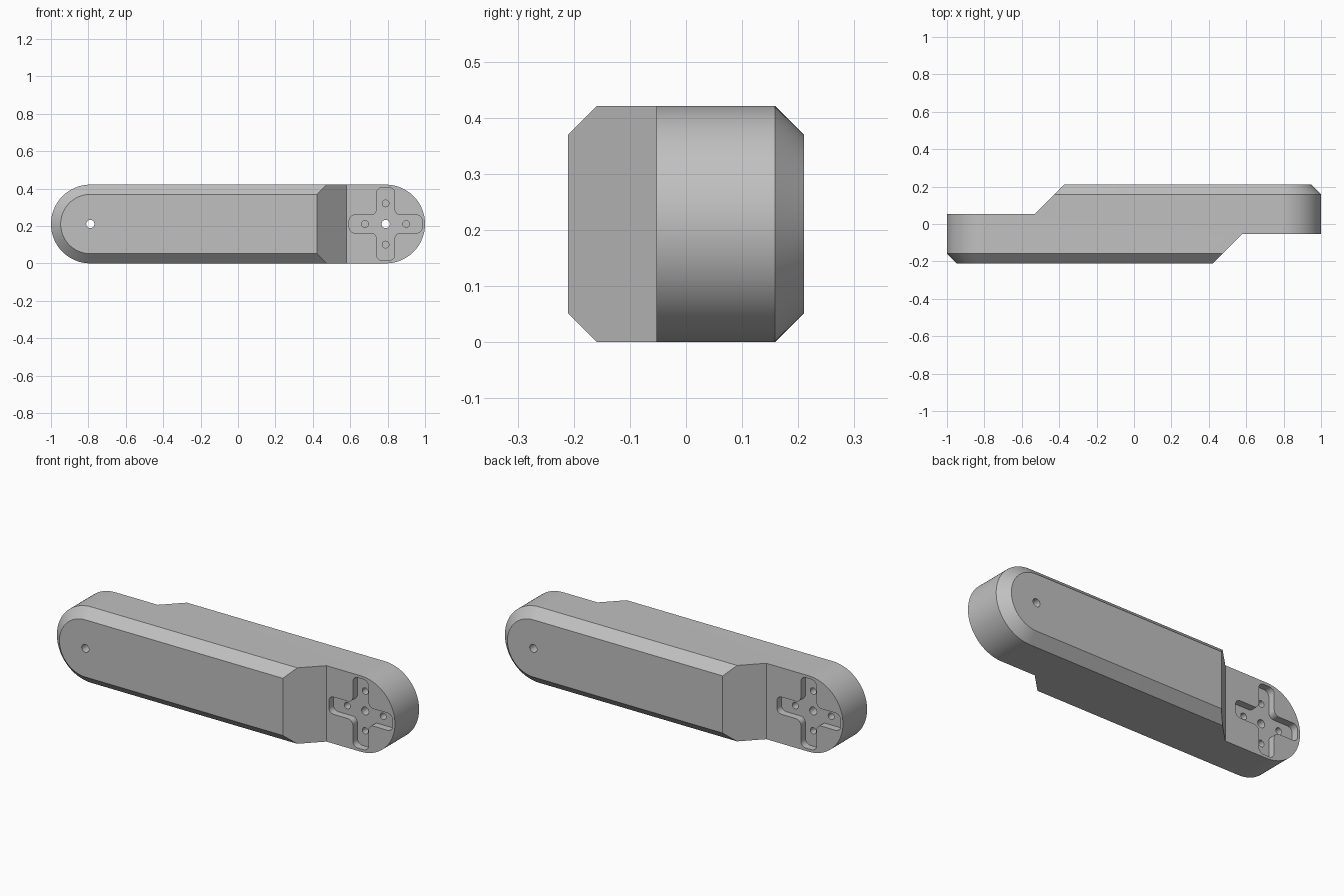
import bpy, bmesh
from math import pi, sin, cos, radians
from mathutils import Vector

cube = bpy.data.objects.get("Cube")
if cube:
    bpy.data.objects.remove(cube)

R = 0.2105          # end radius and half depth
CX = 1 - R          # pivot centre
FACE = 0.053        # depth of the stepped end faces
BEVEL = 0.052

grey = bpy.data.materials.new("light grey")
grey.use_nodes = True
colour = (0.53, 0.53, 0.53, 1)
grey.diffuse_color = colour
grey.node_tree.nodes["Principled BSDF"].inputs["Base Color"].default_value = colour


def loft(name, rings):
    """Closed solid through rings of equal point count."""
    bm = bmesh.new()
    rows = [[bm.verts.new(p) for p in ring] for ring in rings]
    n = len(rows[0])
    for a, b in zip(rows, rows[1:]):
        for i in range(n):
            j = (i + 1) % n
            bm.faces.new((a[i], a[j], b[j], b[i]))
    bm.faces.new(rows[0])
    bm.faces.new(rows[-1])
    bmesh.ops.recalc_face_normals(bm, faces=bm.faces)
    mesh = bpy.data.meshes.new(name)
    bm.to_mesh(mesh)
    bm.free()
    mesh.materials.append(grey)
    obj = bpy.data.objects.new(name, mesh)
    bpy.context.collection.objects.link(obj)
    return obj


def arc(cx, cz, r, start, end, steps):
    return [(cx + r * cos(start + (end - start) * i / steps),
             cz + r * sin(start + (end - start) * i / steps))
            for i in range(steps + 1)]


def at_depth(outline, y):
    return [(x, y, z) for x, z in outline]


def stadium(r):
    return arc(CX, R, r, -pi / 2, pi / 2, 48) + arc(-CX, R, r, pi / 2, 3 * pi / 2, 48)


def rounded(points, r, steps=8):
    """Round every right-angled corner of an outline."""
    out = []
    pts = [Vector(p) for p in points]
    for i, p in enumerate(pts):
        u = (pts[i - 1] - p).normalized()
        v = (pts[(i + 1) % len(pts)] - p).normalized()
        c = p + (u + v) * r
        for k in range(steps + 1):
            t = k / steps * pi / 2
            out.append(tuple(c - v * r * cos(t) - u * r * sin(t)))
    return out


def cut(body, cutter):
    mod = body.modifiers.new("cut", "BOOLEAN")
    mod.operation = "DIFFERENCE"
    mod.solver = "EXACT"
    mod.object = cutter
    bpy.context.view_layer.objects.active = body
    bpy.ops.object.modifier_apply(modifier=mod.name)
    bpy.data.objects.remove(cutter)


# Arm body: rounded bar with bevelled front and back rims
arm = loft("arm_link", [at_depth(stadium(r), y) for r, y in
                        ((R - BEVEL, -R), (R, BEVEL - R), (R, R - BEVEL), (R - BEVEL, R))])

# Each end: side is +1 for the front step on the left, -1 for the back step on the right
for side, slope_end in ((1, 0.58), (-1, 0.53)):
    # Sloped step
    far = R + 0.05
    step = [(slope_end, FACE), (slope_end - far + FACE, far), (1.1, far), (1.1, FACE)]
    cut(arm, loft("step_cutter", [[(side * x, -side * y, z) for x, y in step]
                                  for z in (-0.1, 0.6)]))

    # Cross-shaped pocket
    w, l, depth = 0.048, 0.195, 0.04
    quarter = [(w, w), (w, l), (-w, l)]
    cross = []
    for x, z in quarter:
        cross.append((x, z))
    for _ in range(3):
        cross += [(-z, x) for x, z in cross[-3:]]
    outline = [(side * CX + x, R + z) for x, z in rounded(cross, 0.03)]
    floor = -side * (FACE - depth)
    cut(arm, loft("cross_cutter", [at_depth(outline, y) for y in (-side * (FACE + 0.03), floor)]))

    # Blind screw holes and the through hole
    for dx, dz in ((0.11, 0), (-0.11, 0), (0, 0.11), (0, -0.11)):
        hole = arc(side * CX + dx, R + dz, 0.018, 0, 2 * pi, 24)[:-1]
        cut(arm, loft("screw_cutter", [at_depth(hole, y) for y in
                                       (floor - side * 0.02, floor + side * 0.08)]))
    hole = arc(side * CX, R, 0.022, 0, 2 * pi, 32)[:-1]
    cut(arm, loft("pivot_cutter", [at_depth(hole, y) for y in (-0.4, 0.4)]))

# Smooth curves, sharp edges
bpy.ops.object.select_all(action="DESELECT")
arm.select_set(True)
bpy.context.view_layer.objects.active = arm
bpy.ops.object.shade_smooth_by_angle(angle=radians(25))
